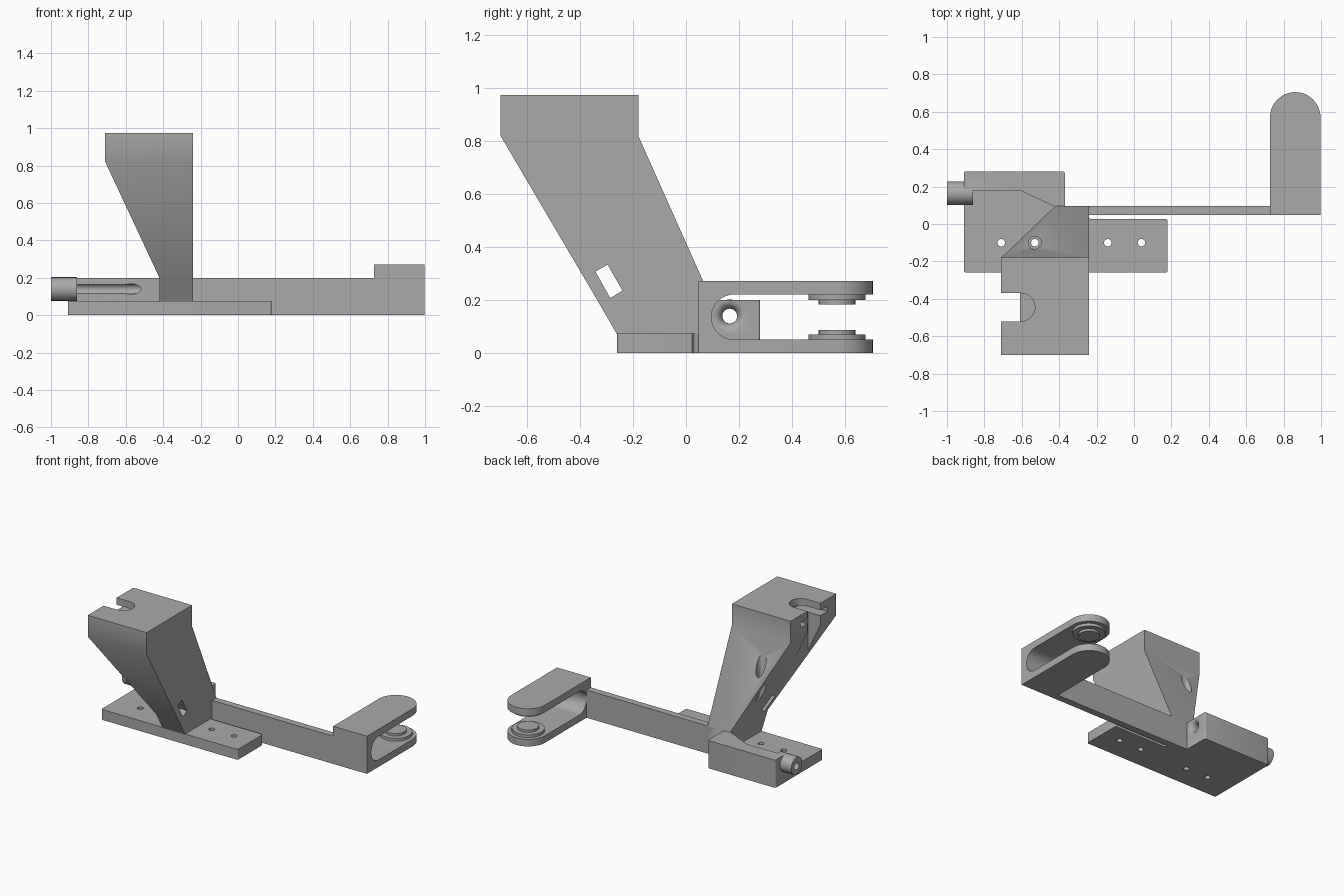
import bpy, bmesh
from math import pi, sin, cos
from mathutils import Vector, Matrix

cube = bpy.data.objects.get("Cube")
if cube:
    bpy.data.objects.remove(cube, do_unlink=True)

GREY = (0.40, 0.40, 0.40, 1)
mat = bpy.data.materials.new("plain grey")
mat.use_nodes = True
mat.diffuse_color = GREY
mat.node_tree.nodes["Principled BSDF"].inputs["Base Color"].default_value = GREY


def finish(bm, name):
    bmesh.ops.recalc_face_normals(bm, faces=bm.faces)
    mesh = bpy.data.meshes.new(name)
    bm.to_mesh(mesh)
    bm.free()
    mesh.materials.append(mat)
    ob = bpy.data.objects.new(name, mesh)
    bpy.context.collection.objects.link(ob)
    return ob


def loft(name, rings):
    """Skin a list of matching rings and cap both ends."""
    bm = bmesh.new()
    rows = [[bm.verts.new(p) for p in ring] for ring in rings]
    n = len(rows[0])
    for a, b in zip(rows, rows[1:]):
        for i in range(n):
            j = (i + 1) % n
            bm.faces.new((a[i], a[j], b[j], b[i]))
    bm.faces.new(rows[0])
    bm.faces.new(rows[-1])
    return finish(bm, name)


def prism(name, pts, lo, hi, axis="z", bevel=0):
    """Extrude an outline along z (points x, y) or along x (points y, z)."""
    place = (lambda p, h: (p[0], p[1], h)) if axis == "z" else (lambda p, h: (h, p[0], p[1]))
    ob = loft(name, [[place(p, h) for p in pts] for h in (lo, hi)])
    if bevel:
        bm = bmesh.new()
        bm.from_mesh(ob.data)
        upright = [e for e in bm.edges
                   if abs((e.verts[0].co - e.verts[1].co).normalized().z) > 0.9]
        bmesh.ops.bevel(bm, geom=upright, offset=bevel, segments=4, profile=0.5, affect="EDGES")
        bm.to_mesh(ob.data)
        bm.free()
    return ob


def rect(a0, a1, b0, b1):
    return [(a0, b0), (a1, b0), (a1, b1), (a0, b1)]


def arc(a, b, r, start, end, n=24):
    steps = [start + (end - start) * i / n for i in range(n + 1)]
    return [(a + r * cos(t), b + r * sin(t)) for t in steps]


def circle(a, b, r):
    return arc(a, b, r, 0, 2 * pi)[:-1]


def boolean(ob, tools, operation="DIFFERENCE"):
    for tool in tools:
        mod = ob.modifiers.new("boolean", "BOOLEAN")
        mod.operation, mod.solver, mod.object = operation, "EXACT", tool
        dg = bpy.context.evaluated_depsgraph_get()
        mesh = bpy.data.meshes.new_from_object(ob.evaluated_get(dg))
        ob.modifiers.clear()
        ob.data = mesh
        bpy.data.objects.remove(tool, do_unlink=True)


# Mounting plate with four screw holes
plate = prism("mounting_plate", [(-.91, -.26), (.18, -.26), (.18, .027), (-.24, .027),
                                 (-.24, .05), (-.37, .05), (-.37, .28), (-.91, .28)],
              0, .075, bevel=.012)
boolean(plate, [prism("hole", circle(x, -.10, .02), -.1, .2) for x in (-.71, -.53, -.14, .04)])

# Rear block with a tube, bored right through and flared at the inner end
BORE_Y, BORE_Z = .165, .14
block = prism("rear_block", [(-.91, .18), (-.61, .18), (-.43, .095), (-.37, .06),
                             (-.37, .28), (-.91, .28)], .06, .2, bevel=.008)
tube = prism("tube", circle(BORE_Y, BORE_Z, .063), -1, -.86, "x")
boolean(block, [tube], "UNION")
flare = []
for i in range(7):
    t = i / 6 * pi / 2
    flare.append((-.41 + .04 * sin(t), .06 - .032 * cos(t)))
rings = [(-1.1, .028)] + flare + [(-.3, .06)]
bore = loft("bore", [[(x, y, z) for y, z in circle(BORE_Y, BORE_Z, r)] for x, r in rings])
boolean(block, [bore])

# Long arm
arm = prism("long_arm", rect(-.38, .74, .048, .097), 0, .2)

# Fork with rounded end and open slot
FORK_X, FORK_Y, FORK_TOP = .862, .57, .272
fork = prism("fork", [(.727, .048), (.997, .048)] + arc(FORK_X, FORK_Y, .135, 0, pi),
             0, FORK_TOP)
MID = FORK_TOP / 2
slot = prism("slot", arc(.181, MID, .085, pi / 2, 3 * pi / 2) + [(.9, MID - .085), (.9, MID + .085)],
             .5, 1.2, "x")
boolean(fork, [slot])

# Stepped bosses on both fork faces
for side in ("lower", "upper"):
    for part, r, lo, hi in (("washer", .108, .045, .071), ("pin", .07, .065, .088)):
        if side == "upper":
            lo, hi = FORK_TOP - hi, FORK_TOP - lo
        prism(f"{side}_{part}", circle(FORK_X, FORK_Y, r), lo, hi)

# Leaning tower
sections = [(.07, -.42, -.26, .097), (.2, -.42, -.335, .097),
            (.82, -.71, -.70, -.18), (.975, -.71, -.70, -.18)]
tower = loft("tower", [[(x, y, z) for x, y in rect(x0, -.24, y0, y1)]
                       for z, x0, y0, y1 in sections])
boolean(tower, [
    # screwdriver channel
    prism("channel", circle(-.53, -.10, .034), .08, 1.2),
    # side window
    prism("window", [(-.342, .308), (-.296, .334), (-.24, .236), (-.286, .208)], -1, 0, "x"),
    # keyhole slot in the top plate
    prism("top_slot", arc(-.605, -.445, .075, -pi / 2, pi / 2) + [(-.8, -.37), (-.8, -.52)], .9, 1.1),
    # nut slot under the top plate
    prism("nut_slot", rect(-.8, -.5, -.60, -.29), .885, .925),
    # open groove below
    prism("groove", rect(-.8, -.61, -.52, -.37), .3, .91),
])

# Smooth shading with sharp edges kept
bpy.ops.object.select_all(action="DESELECT")
for ob in bpy.context.scene.objects:
    if ob.type == "MESH":
        ob.select_set(True)
        bpy.context.view_layer.objects.active = ob
bpy.ops.object.shade_smooth_by_angle(angle=0.6)
